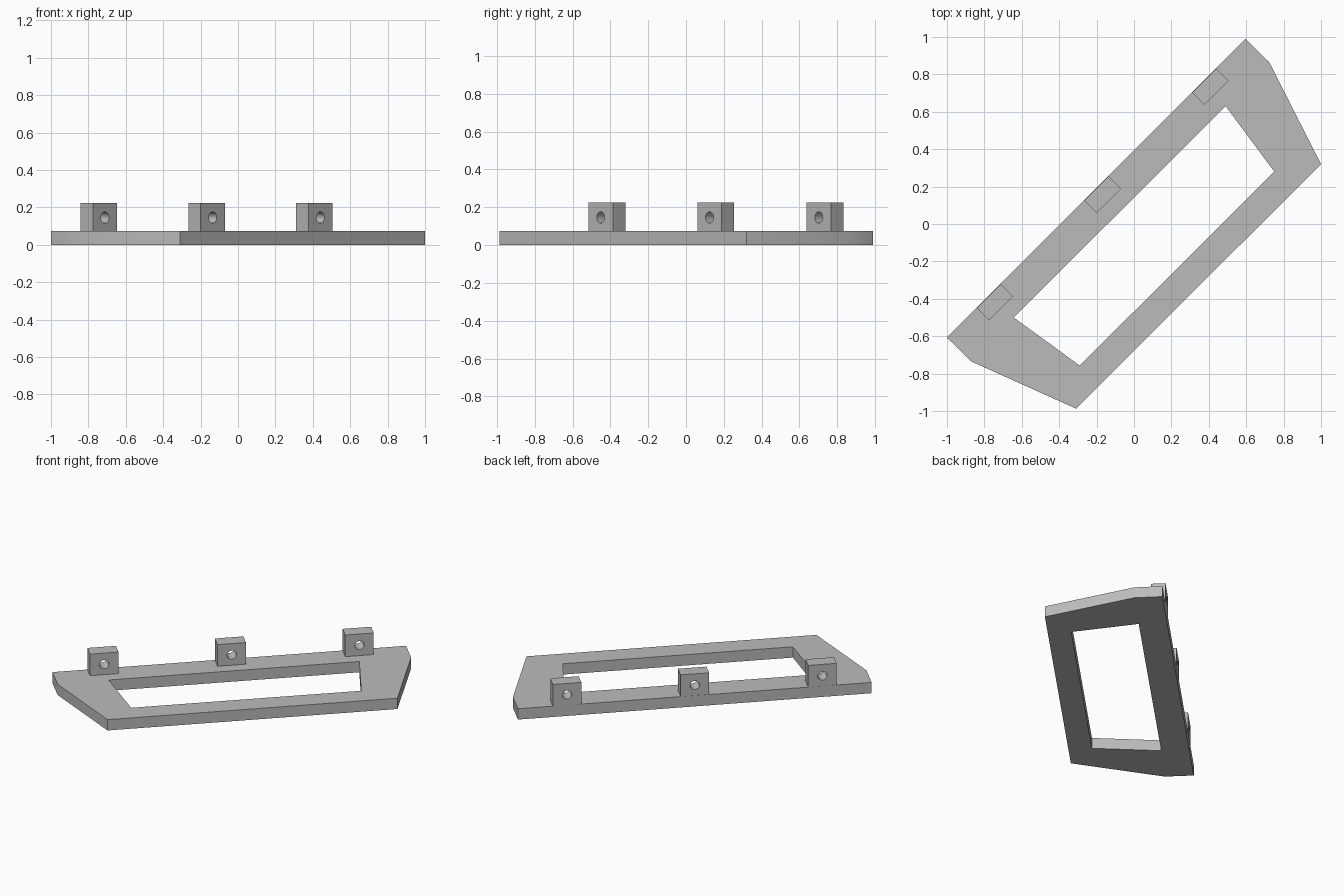
import bpy
import bmesh
from math import cos, sin, pi, radians
from mathutils import Matrix, Vector

cube = bpy.data.objects.get("Cube")
if cube:
    bpy.data.objects.remove(cube, do_unlink=True)

GREY = (0.5, 0.5, 0.5, 1)
grey = bpy.data.materials.new("plain grey")
grey.use_nodes = True
grey.diffuse_color = GREY
grey.node_tree.nodes["Principled BSDF"].inputs["Base Color"].default_value = GREY


def prism(name, outline, hole, depth, matrix=None):
    """Extrude an outline with one hole along local z."""
    bm = bmesh.new()
    edges = []
    for loop in (outline, hole):
        vs = [bm.verts.new((x, y, 0)) for x, y in loop]
        edges += [bm.edges.new((a, b)) for a, b in zip(vs, vs[1:] + vs[:1])]
    bmesh.ops.triangle_fill(bm, use_beauty=True, use_dissolve=False, edges=edges)
    ext = bmesh.ops.extrude_face_region(bm, geom=bm.faces[:], use_keep_orig=True)
    top = [v for v in ext["geom"] if isinstance(v, bmesh.types.BMVert)]
    bmesh.ops.translate(bm, verts=top, vec=(0, 0, depth))
    if matrix:
        bm.transform(matrix)
    bmesh.ops.recalc_face_normals(bm, faces=bm.faces[:])
    mesh = bpy.data.meshes.new(name)
    bm.to_mesh(mesh)
    bm.free()
    mesh.materials.append(grey)
    obj = bpy.data.objects.new(name, mesh)
    bpy.context.collection.objects.link(obj)
    bpy.ops.object.select_all(action='DESELECT')
    obj.select_set(True)
    bpy.context.view_layer.objects.active = obj
    bpy.ops.object.shade_smooth_by_angle(angle=radians(30))
    return obj


# Flat frame with a slanted window
THICK = 0.075
frame_outline = [(-1, -0.607), (-0.87, -0.735), (-0.31, -0.987),
                 (1, 0.32), (0.723, 0.865), (0.597, 0.99)]
window = [(0.49, 0.63), (0.75, 0.28), (-0.29, -0.757), (-0.643, -0.5)]
prism("frame", frame_outline, window, THICK)

# Three drilled lugs standing along the long back edge
WIDTH, DEPTH, HEIGHT, RADIUS = 0.182, 0.093, 0.15, 0.03
along = Vector((1, 1, 0)).normalized()
across = Vector((1, -1, 0)).normalized()
up = Vector((0, 0, 1))
half = WIDTH / 2
lug_outline = [(-half, 0), (half, 0), (half, HEIGHT), (-half, HEIGHT)]
bore = [(RADIUS * cos(i * pi / 16), 0.071 + RADIUS * sin(i * pi / 16))
        for i in range(32)]
for side, x, y in (("right", -0.744, -0.418), ("middle", -0.168, 0.157),
                   ("left", 0.408, 0.735)):
    corner = Vector((x, y, THICK)) - across * DEPTH / 2
    place = Matrix((along, up, across)).transposed().to_4x4()
    place.translation = corner
    prism("lug_" + side, lug_outline, bore, DEPTH, place)
